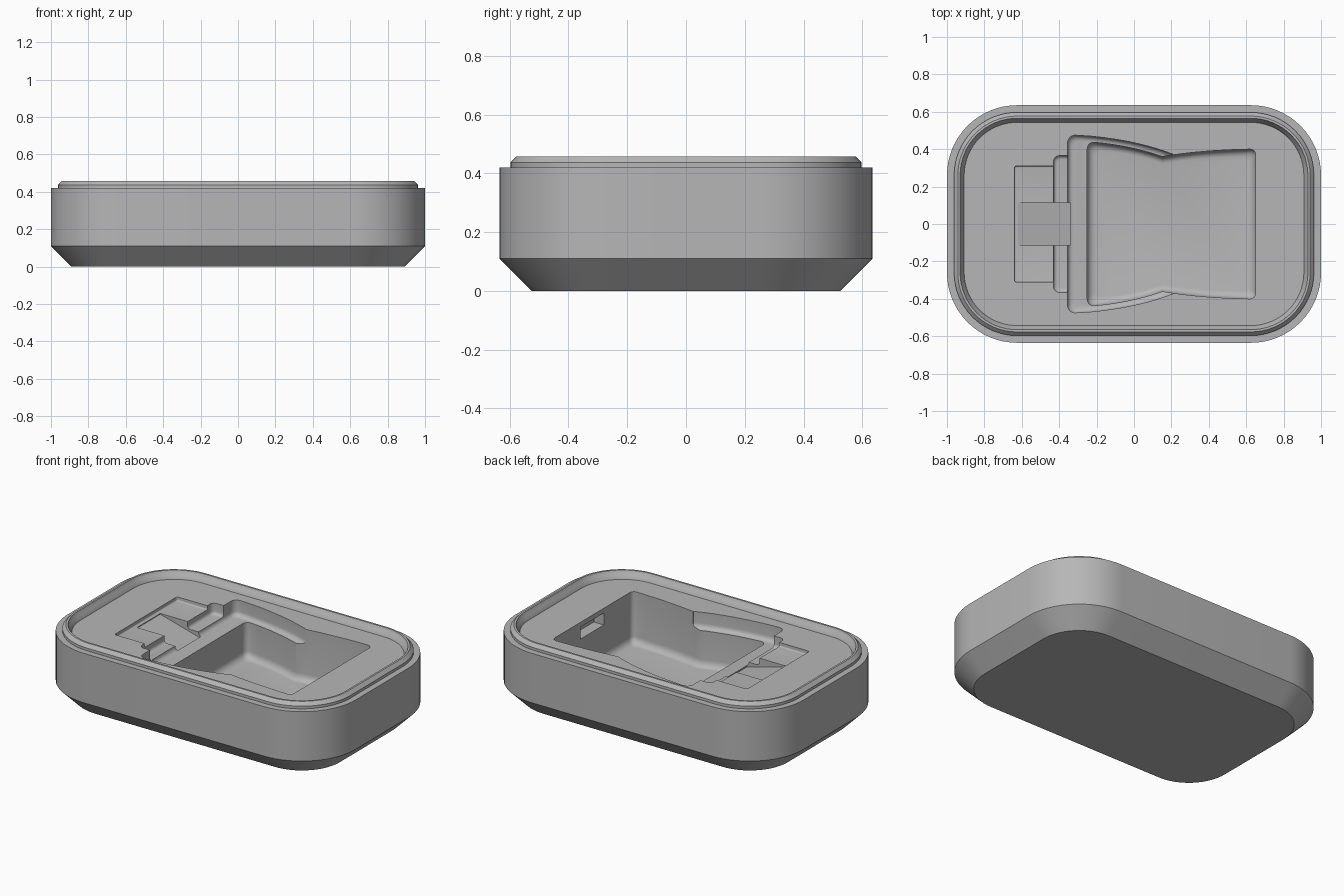
import bpy, bmesh, math

old = bpy.data.objects.get("Cube")
if old:
    bpy.data.objects.remove(old, do_unlink=True)

# Single plastic colour
grey = bpy.data.materials.new("matte_grey")
grey.use_nodes = True
colour = (0.47, 0.47, 0.47, 1)
grey.diffuse_color = colour
grey.node_tree.nodes["Principled BSDF"].inputs["Base Color"].default_value = colour


def rounded_rect(hx, hy, r, cx=0.0, n=16):
    pts = []
    for k, (sx, sy) in enumerate([(1, 1), (-1, 1), (-1, -1), (1, -1)]):
        for i in range(n + 1):
            a = math.pi / 2 * (k + i / n)
            pts.append((cx + sx * (hx - r) + r * math.cos(a),
                        sy * (hy - r) + r * math.sin(a)))
    return pts


def mirrored(half):
    """Close an upper half outline (right to left) across the x axis."""
    return half + [(x, -y) for x, y in reversed(half)]


def shrink(outline, d):
    xs, ys = zip(*outline)
    cx = (max(xs) + min(xs)) / 2
    fx = 1 - 2 * d / (max(xs) - min(xs))
    fy = 1 - 2 * d / (max(ys) - min(ys))
    return [(cx + (x - cx) * fx, y * fy) for x, y in outline]


def loft(name, sections):
    """Skin equal-length outlines given as (outline, z), with end caps."""
    bm = bmesh.new()
    rings = [[bm.verts.new((x, y, z)) for x, y in o] for o, z in sections]
    n = len(rings[0])
    for a, b in zip(rings, rings[1:]):
        for i in range(n):
            j = (i + 1) % n
            bm.faces.new((a[i], a[j], b[j], b[i]))
    bm.faces.new(rings[0][::-1])
    bm.faces.new(rings[-1])
    bmesh.ops.recalc_face_normals(bm, faces=bm.faces)
    me = bpy.data.meshes.new(name)
    bm.to_mesh(me)
    bm.free()
    me.materials.append(grey)
    ob = bpy.data.objects.new(name, me)
    bpy.context.collection.objects.link(ob)
    return ob


def pocket(name, outline, floor, fillet):
    """Cutter with a filleted floor edge."""
    secs = []
    for i in range(6):
        a = math.pi / 2 * i / 5
        secs.append((shrink(outline, fillet * (1 - math.sin(a))),
                     floor + fillet * (1 - math.cos(a))))
    return loft(name, secs + [(outline, TOP)])


def corner(cx, cy, r, start, n=5):
    return [(cx + r * math.cos(math.radians(start + 90 * i / n)),
             cy + r * math.sin(math.radians(start + 90 * i / n)))
            for i in range(n + 1)]


def curve(p0, p1, p2, n=8):
    """Quadratic bend between two points, ends excluded."""
    return [tuple((1 - t) ** 2 * a + 2 * t * (1 - t) * b + t * t * c
                  for a, b, c in zip(p0, p1, p2))
            for t in (i / n for i in range(1, n))]


TOP = 0.6

# Shell: chamfered base, straight wall, ledge, raised lip and sunken deck
profile = [(0.11, 0), (0, 0.11), (0, 0.42), (0.038, 0.42), (0.038, 0.437),
           (0.058, 0.458), (0.07, 0.458), (0.077, 0.44), (0.084, 0.432),
           (0.092, 0.41)]
body = loft("case_body", [(rounded_rect(1 - d, 0.635 - d, 0.375 - d), z)
                          for d, z in profile])

# Deep main pocket with a pinched waist
waist = (0.15, 0.36)
cavity = mirrored(
    corner(0.62, 0.37, 0.03, 0)
    + curve((0.62, 0.40), (0.35, 0.395), waist) + [waist]
    + curve(waist, (0.0, 0.415), (-0.21, 0.437))
    + corner(-0.215, 0.402, 0.035, 90))

# Shallow shelf around the left part of the pocket
shelf = mirrored(
    [(0.21, 0.372)]
    + curve((0.21, 0.372), (0.0, 0.455), (-0.30, 0.475))
    + corner(-0.315, 0.435, 0.04, 90))

# Ramp that leads down from the finger recess
ramp_sections = []
for y in (-0.115, 0.115):
    ramp_sections.append([(-0.62, y, 0.38), (-0.34, y, 0.305),
                          (-0.34, y, TOP), (-0.62, y, TOP)])
ramp = loft("ramp_cutter", [(rounded_rect(0.14, 0.115, 0.001, -0.48, 1), 0.38),
                            (rounded_rect(0.14, 0.115, 0.001, -0.48, 1), TOP)])
for v in ramp.data.vertices:
    if v.co.z < 0.5 and v.co.x > -0.48:
        v.co.z = 0.305

slot_outline = rounded_rect(0.06, 0.115, 0.001, 0.66, 1)
cutters = [
    pocket("shelf_cutter", shelf, 0.31, 0.03),
    pocket("cavity_cutter", cavity, 0.085, 0.045),
    pocket("notch_cutter", rounded_rect(0.11, 0.365, 0.03, -0.32, 5), 0.34, 0.02),
    pocket("finger_recess_cutter", rounded_rect(0.12, 0.31, 0.012, -0.52, 3), 0.385, 0.008),
    ramp,
    # Latch slot in the end wall
    loft("slot_cutter", [(slot_outline, 0.305), (slot_outline, 0.38)]),
]

bpy.context.view_layer.objects.active = body
for c in cutters:
    mod = body.modifiers.new(c.name, "BOOLEAN")
    mod.operation = "DIFFERENCE"
    mod.solver = "EXACT"
    mod.object = c
    bpy.ops.object.modifier_apply(modifier=mod.name)
    bpy.data.objects.remove(c, do_unlink=True)

bpy.ops.object.select_all(action="DESELECT")
body.select_set(True)
bpy.ops.object.shade_smooth_by_angle(angle=math.radians(30))
